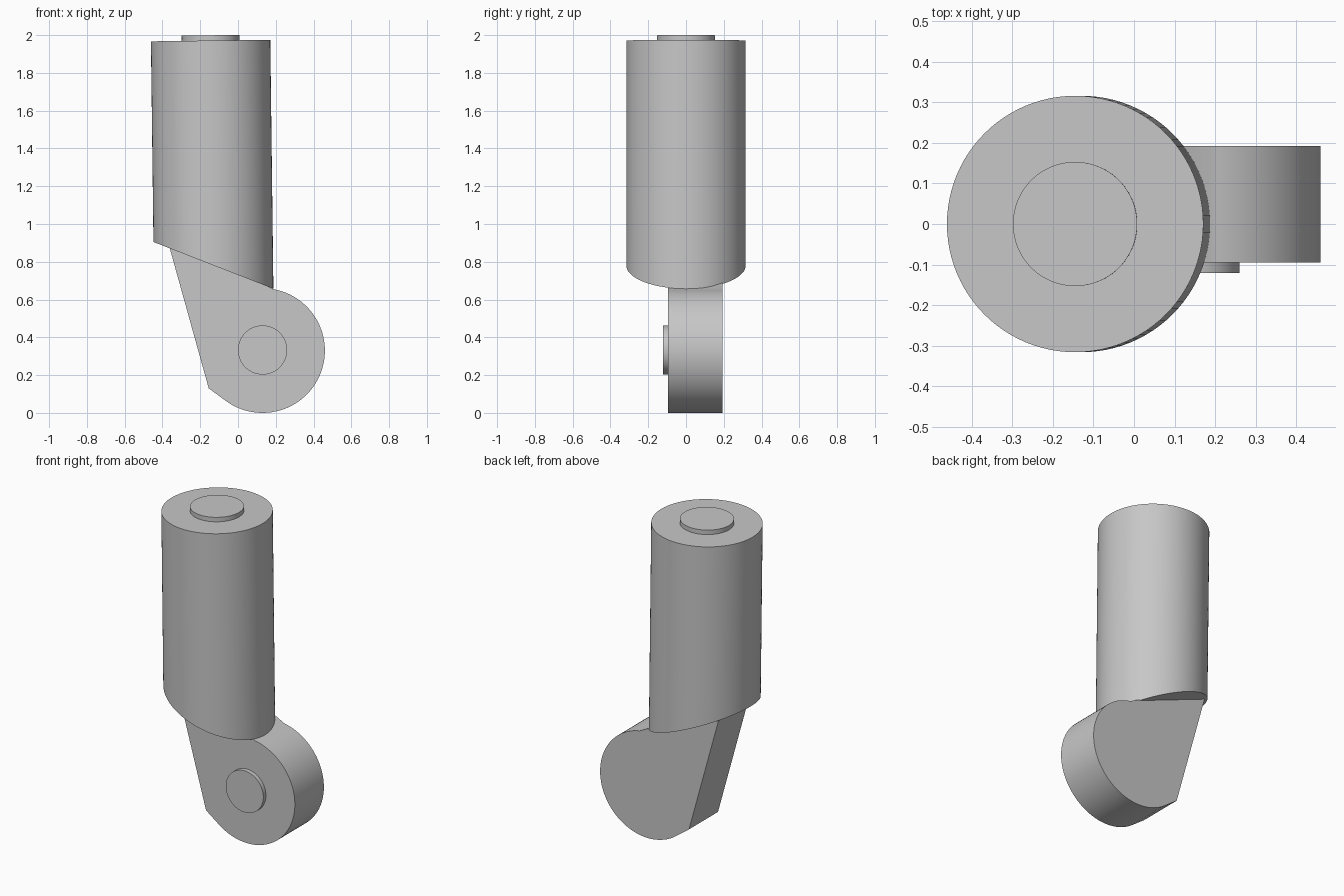
import bpy, bmesh, math
from mathutils import Matrix, Vector

cube = bpy.data.objects.get("Cube")
if cube:
    bpy.data.objects.remove(cube, do_unlink=True)

grey = bpy.data.materials.new("plain grey")
grey.use_nodes = True
colour = (0.57, 0.57, 0.57, 1)
grey.diffuse_color = colour
grey.node_tree.nodes["Principled BSDF"].inputs["Base Color"].default_value = colour


def finish(bm, name):
    bmesh.ops.recalc_face_normals(bm, faces=bm.faces)
    mesh = bpy.data.meshes.new(name)
    bm.to_mesh(mesh)
    bm.free()
    mesh.materials.append(grey)
    obj = bpy.data.objects.new(name, mesh)
    bpy.context.collection.objects.link(obj)
    bpy.ops.object.select_all(action="DESELECT")
    obj.select_set(True)
    bpy.context.view_layer.objects.active = obj
    bpy.ops.object.shade_smooth_by_angle(angle=math.radians(30))
    return obj


def cylinder(start, end, radius):
    """Capped cylinder running from start to end."""
    start, end = Vector(start), Vector(end)
    axis = end - start
    turn = axis.to_track_quat("Z", "Y").to_matrix().to_4x4()
    bm = bmesh.new()
    bmesh.ops.create_cone(bm, cap_ends=True, segments=96, radius1=radius,
                          radius2=radius, depth=axis.length,
                          matrix=Matrix.Translation((start + end) / 2) @ turn)
    return bm


# Slightly leaning barrel with a slanted lower end
top = Vector((-0.145, 0, 1.971))
lean = Vector((0.0125, 0, -1))
bm = cylinder(top + lean * 1.6, top, 0.316)
slant = Vector((-0.39, 0, -1)).normalized()
cut = bmesh.ops.bisect_plane(bm, geom=bm.verts[:] + bm.edges[:] + bm.faces[:],
                             plane_co=(0.18, 0, 0.66), plane_no=slant,
                             clear_outer=True)
rim = [e for e in cut["geom_cut"] if isinstance(e, bmesh.types.BMEdge)]
bmesh.ops.holes_fill(bm, edges=rim, sides=0)
finish(bm, "barrel")

# Round cap on the barrel
finish(cylinder(top + lean * 0.05, top - lean * 0.028, 0.153), "top_cap")

# Flat bracket with a round end, extruded front to back
hub_x, hub_z, hub_r = 0.13, 0.33, 0.33
outline = [(0.1, 0.7), (-0.365, 0.885), (-0.155, 0.13)]
first, last = math.radians(-125), math.radians(80)
steps = 56
for i in range(steps + 1):
    a = first + (last - first) * i / steps
    outline.append((hub_x + hub_r * math.cos(a), hub_z + hub_r * math.sin(a)))
bm = bmesh.new()
face = bm.faces.new([bm.verts.new((x, -0.095, z)) for x, z in outline])
side = bmesh.ops.extrude_face_region(bm, geom=[face], use_keep_orig=True)
moved = [v for v in side["geom"] if isinstance(v, bmesh.types.BMVert)]
bmesh.ops.translate(bm, verts=moved, vec=(0, 0.287, 0))
finish(bm, "bracket")

# Pivot pin on the front of the bracket
finish(cylinder((hub_x, -0.05, 0.333), (hub_x, -0.121, 0.333), 0.13), "pivot_pin")
